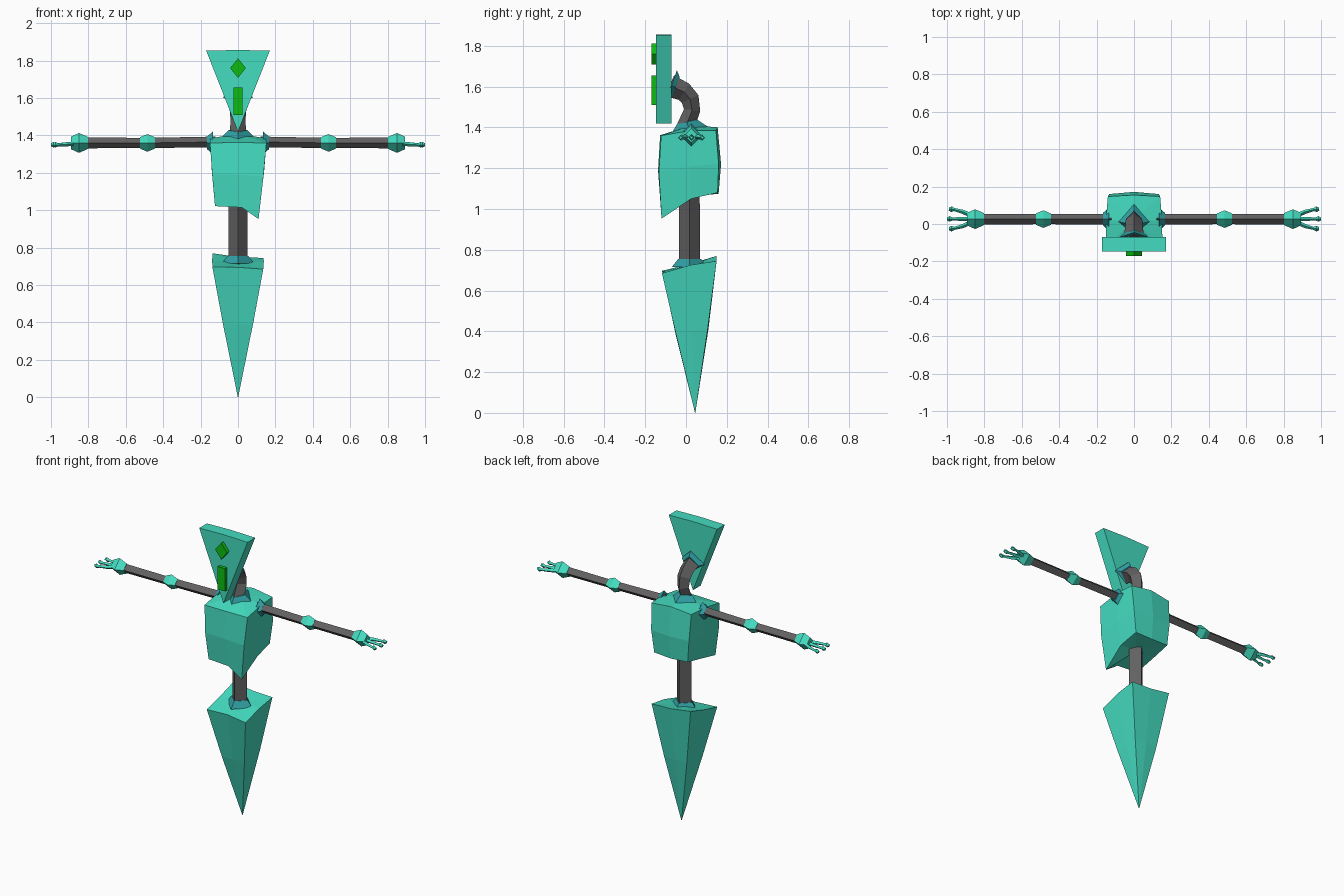
import bpy, bmesh
from mathutils import Vector


def material(name, color):
    m = bpy.data.materials.new(name)
    m.diffuse_color = (*color, 1)
    return m


TEAL = material("teal", (0.058, 0.716, 0.53))
DEEP = material("deep_teal", (0.03, 0.36, 0.38))
GREY = material("dark_grey", (0.125, 0.12, 0.12))
GREEN = material("green", (0.004, 0.5, 0.006))


def finish(name, bm, mat):
    bmesh.ops.recalc_face_normals(bm, faces=bm.faces)
    me = bpy.data.meshes.new(name)
    bm.to_mesh(me)
    bm.free()
    me.materials.append(mat)
    ob = bpy.data.objects.new(name, me)
    bpy.context.collection.objects.link(ob)
    return ob


def tube(name, pts, radii, ref, mat):
    """Four-sided tube whose corners lie along ref and across it."""
    bm = bmesh.new()
    pts = [Vector(p) for p in pts]
    ref = Vector(ref)
    rings = []
    for i, p in enumerate(pts):
        t = (pts[min(i + 1, len(pts) - 1)] - pts[max(i - 1, 0)]).normalized()
        side = t.cross(ref).normalized()
        rings.append([bm.verts.new(p + d * radii[i]) for d in (ref, side, -ref, -side)])
    for a, b in zip(rings, rings[1:]):
        for k in range(4):
            bm.faces.new((a[k], a[(k + 1) % 4], b[(k + 1) % 4], b[k]))
    bm.faces.new(rings[0])
    bm.faces.new(rings[-1])
    return finish(name, bm, mat)


def loft(name, rings, caps, mat):
    """Eight-point rings joined from top to bottom, closed by fans to cap points."""
    bm = bmesh.new()
    rs = [[bm.verts.new(p) for p in r] for r in rings]
    for a, b in zip(rs, rs[1:]):
        for k in range(8):
            j = (k + 1) % 8
            bm.faces.new((a[k], a[j], b[j], b[k]))
    for r, c in zip((rs[0], rs[-1]), caps):
        v = bm.verts.new(c)
        for k in range(8):
            bm.faces.new((r[k], r[(k + 1) % 8], v))
    return finish(name, bm, mat)


def plate(name, outline, y0, y1, mat):
    """Front-facing outline given depth."""
    bm = bmesh.new()
    f = [bm.verts.new((x, y0, z)) for x, z in outline]
    b = [bm.verts.new((x, y1, z)) for x, z in outline]
    n = len(f)
    bm.faces.new(f)
    bm.faces.new(b)
    for k in range(n):
        j = (k + 1) % n
        bm.faces.new((f[k], f[j], b[j], b[k]))
    return finish(name, bm, mat)


# Head wedge with gem and mouth bar
plate("head", [(0, 1.42), (0.088, 1.645), (0.17, 1.853), (0, 1.857), (-0.17, 1.853), (-0.088, 1.645)],
      -0.147, -0.07, TEAL)
plate("forehead_gem", [(0, 1.708), (0.042, 1.76), (0, 1.812), (-0.042, 1.76)], -0.17, -0.14, GREEN)
plate("mouth_bar", [(-0.025, 1.51), (0.025, 1.51), (0.025, 1.655), (-0.025, 1.655)], -0.168, -0.14, GREEN)

# Torso: rings run front-left, front, front-right, right, back-right, back, back-left, left
loft("torso", [
    [(-0.15, -0.122, 1.36), (0, -0.127, 1.362), (0.152, -0.122, 1.36), (0.15, 0.02, 1.385),
     (0.14, 0.147, 1.385), (0, 0.155, 1.402), (-0.14, 0.147, 1.385), (-0.15, 0.02, 1.385)],
    [(-0.138, -0.133, 1.19), (0, -0.137, 1.19), (0.136, -0.133, 1.18), (0.14, 0.02, 1.21),
     (0.133, 0.16, 1.22), (0, 0.172, 1.22), (-0.133, 0.16, 1.22), (-0.14, 0.02, 1.21)],
    [(-0.123, -0.12, 1.022), (0.02, -0.122, 1.015), (0.11, -0.12, 0.953), (0.12, 0.025, 1.05),
     (0.115, 0.155, 1.08), (0, 0.16, 1.075), (-0.12, 0.155, 1.08), (-0.125, 0.025, 1.055)],
], [(0, 0.02, 1.408), (0, 0.02, 1.06)], TEAL)

# Tapered lower body
loft("lower_body", [
    [(-0.137, -0.118, 0.697), (0, -0.105, 0.695), (0.135, -0.118, 0.685), (0.138, 0.02, 0.725),
     (0.137, 0.15, 0.745), (0, 0.15, 0.75), (-0.137, 0.15, 0.77), (-0.138, 0.02, 0.73)],
    [(-0.08, -0.05, 0.39), (0, -0.052, 0.39), (0.08, -0.05, 0.39), (0.082, 0.03, 0.4),
     (0.08, 0.106, 0.41), (0, 0.11, 0.41), (-0.08, 0.106, 0.41), (-0.082, 0.03, 0.4)],
    [(x * 0.001, 0.045 + y * 0.001, 0.001) for x, y in
     ((-1, -1), (0, -1), (1, -1), (1, 0), (1, 1), (0, 1), (-1, 1), (-1, 0))],
], [(0, 0.02, 0.725), (0, 0.045, 0)], TEAL)

# Spine, curved neck and their collars
X, Y, Z = (1, 0, 0), (0, 1, 0), (0, 0, 1)
tube("spine", [(0, 0.017, 0.7), (0, 0.017, 1.12)], [0.052, 0.05], X, GREY)
tube("neck", [(0, -0.01, 1.37), (0, 0.005, 1.42), (0, 0.03, 1.485), (0, 0.02, 1.54), (0, -0.01, 1.575),
              (0, -0.08, 1.605)], [0.05, 0.043, 0.04, 0.045, 0.047, 0.055], X, GREY)
tube("spine_collar", [(0, 0.018, 0.715), (0, 0.018, 0.755)], [0.088, 0.056], X, DEEP)
tube("neck_collar", [(0, 0.015, 1.385), (0, 0.005, 1.428)], [0.092, 0.05], X, DEEP)
tube("head_collar", [(0, -0.072, 1.605), (0, -0.05, 1.597)], [0.08, 0.055], X, DEEP)

# Arms, joints and fingers on both sides
for s, side in ((-1, "left"), (1, "right")):
    def at(x, y=0.026, z=1.36):
        return (s * x, y, z)
    tube(side + "_arm", [at(0.12, z=1.365), at(0.48), at(0.84)], [0.029, 0.027, 0.029], Y, GREY)
    tube(side + "_shoulder_collar", [at(0.135), at(0.165)], [0.06, 0.034], Y, DEEP)
    tube(side + "_elbow", [at(0.443), at(0.485), at(0.525)], [0.03, 0.047, 0.03], Y, TEAL)
    tube(side + "_wrist", [at(0.802), at(0.85), at(0.892)], [0.032, 0.053, 0.034], Y, TEAL)
    for i, name in enumerate(("front_finger", "middle_finger", "back_finger")):
        d = i - 1
        tip = 1.0 if d == 0 else 0.99
        tube(side + "_" + name,
             [at(0.87, 0.027 + d * 0.018, 1.355), at(0.915, 0.027 + d * 0.038, 1.353),
              at(tip - 0.03, 0.027 + d * 0.05, 1.35), at(tip - 0.014, 0.027 + d * 0.052, 1.35),
              at(tip, 0.027 + d * 0.053, 1.35)],
             [0.012, 0.011, 0.008, 0.015, 0.008], Z, TEAL)
